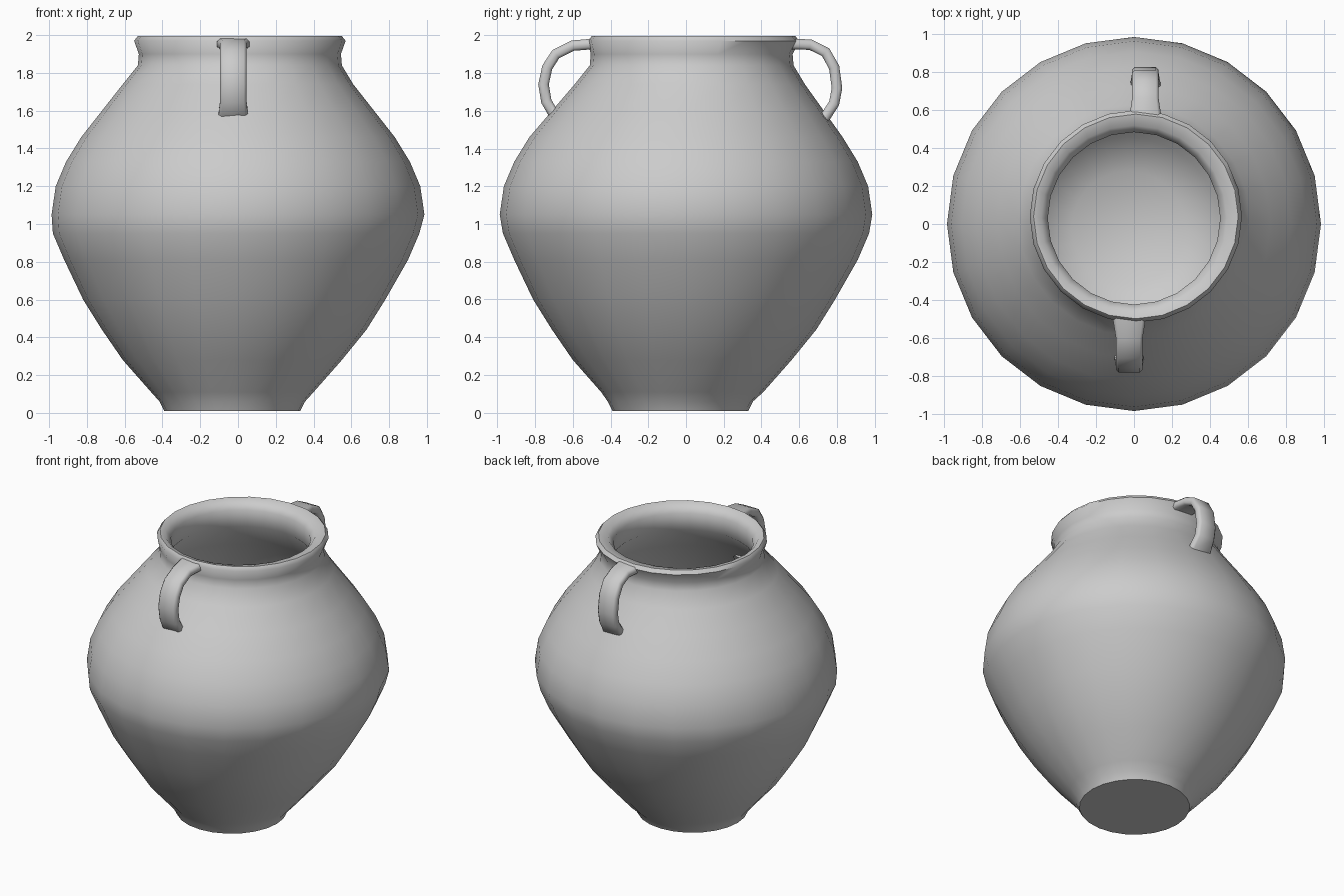
import bpy, bmesh, math
from mathutils import Vector

if "Cube" in bpy.data.objects:
    bpy.data.objects.remove(bpy.data.objects["Cube"], do_unlink=True)

clay = bpy.data.materials.new("grey_clay")
clay.use_nodes = True
COLOUR = (0.6, 0.6, 0.6, 1)
clay.diffuse_color = COLOUR
clay.node_tree.nodes["Principled BSDF"].inputs["Base Color"].default_value = COLOUR


def loft(name, rings, angle):
    """Skin a list of point rings, cap both ends and shade smooth."""
    bm = bmesh.new()
    loops = [[bm.verts.new(p) for p in ring] for ring in rings]
    n = len(loops[0])
    for a, b in zip(loops, loops[1:]):
        for i in range(n):
            j = (i + 1) % n
            bm.faces.new((a[i], a[j], b[j], b[i]))
    bm.faces.new(loops[0][::-1])
    bm.faces.new(loops[-1])
    bmesh.ops.recalc_face_normals(bm, faces=bm.faces)
    mesh = bpy.data.meshes.new(name)
    bm.to_mesh(mesh)
    bm.free()
    mesh.materials.append(clay)
    obj = bpy.data.objects.new(name, mesh)
    bpy.context.collection.objects.link(obj)
    bpy.ops.object.select_all(action="DESELECT")
    obj.select_set(True)
    bpy.context.view_layer.objects.active = obj
    bpy.ops.object.shade_smooth_by_angle(angle=math.radians(angle))
    return obj


def circle(r, z, cx, cy, n=24):
    return [(cx + r * math.cos(math.tau * i / n),
             cy + r * math.sin(math.tau * i / n), z) for i in range(n)]


# Hand-thrown jar: outside, over the rim, then down the inside (r, z, cx, cy)
profile = [
    (0.36, 0.01, -0.03, -0.03), (0.385, 0.06, -0.03, -0.03),
    (0.43, 0.11, -0.03, -0.02), (0.58, 0.28, -0.03, -0.02),
    (0.70, 0.44, -0.02, -0.01), (0.80, 0.60, -0.02, -0.01),
    (0.91, 0.81, -0.01, 0), (0.97, 0.95, -0.01, 0),
    (0.987, 1.05, 0, 0), (0.965, 1.2, 0, 0), (0.91, 1.33, 0, 0),
    (0.83, 1.46, 0, 0), (0.72, 1.6, 0, 0.01), (0.61, 1.74, 0, 0.02),
    (0.54, 1.84, 0.01, 0.03), (0.535, 1.9, 0.01, 0.03),
    (0.56, 1.97, 0.01, 0.04), (0.54, 1.995, 0.01, 0.04),
    (0.49, 1.985, 0, 0.03), (0.455, 1.94, 0, 0.03),
    (0.46, 1.82, 0, 0.03), (0.63, 1.62, 0, 0.01),
    (0.81, 1.38, 0, 0), (0.90, 1.1, 0, 0), (0.85, 0.85, -0.01, 0),
    (0.68, 0.52, -0.02, -0.01), (0.48, 0.26, -0.03, -0.02),
    (0.30, 0.14, -0.03, -0.02),
]
loft("jar_body", [circle(*ring) for ring in profile], 60)

# Flat strap swept along an arc in the y-z plane, flaring where it joins
def strap(name, x, path):
    pts = [Vector((x, y, z)) for y, z in path]
    widths = [0.09] + [0.07] * (len(pts) - 3) + [0.078, 0.10]
    rings = []
    for i, p in enumerate(pts):
        t = (pts[min(i + 1, len(pts) - 1)] - pts[max(i - 1, 0)]).normalized()
        side = Vector((1, 0, 0))
        up = t.cross(side)
        w, h = widths[i], 0.028
        section = [(w, h * .5), (w * .8, h), (-w * .8, h), (-w, h * .5),
                   (-w, -h * .5), (-w * .8, -h), (w * .8, -h), (w, -h * .5)]
        rings.append([p + side * a + up * b for a, b in section])
    loft(name, rings, 50)


strap("front_handle", -0.025, [
    (-0.48, 1.955), (-0.6, 1.945), (-0.69, 1.90), (-0.735, 1.83),
    (-0.755, 1.74), (-0.74, 1.65), (-0.70, 1.58), (-0.65, 1.55)])
strap("back_handle", 0.06, [
    (0.53, 1.955), (0.66, 1.95), (0.74, 1.91), (0.785, 1.83),
    (0.80, 1.72), (0.785, 1.64), (0.74, 1.57), (0.68, 1.53)])
